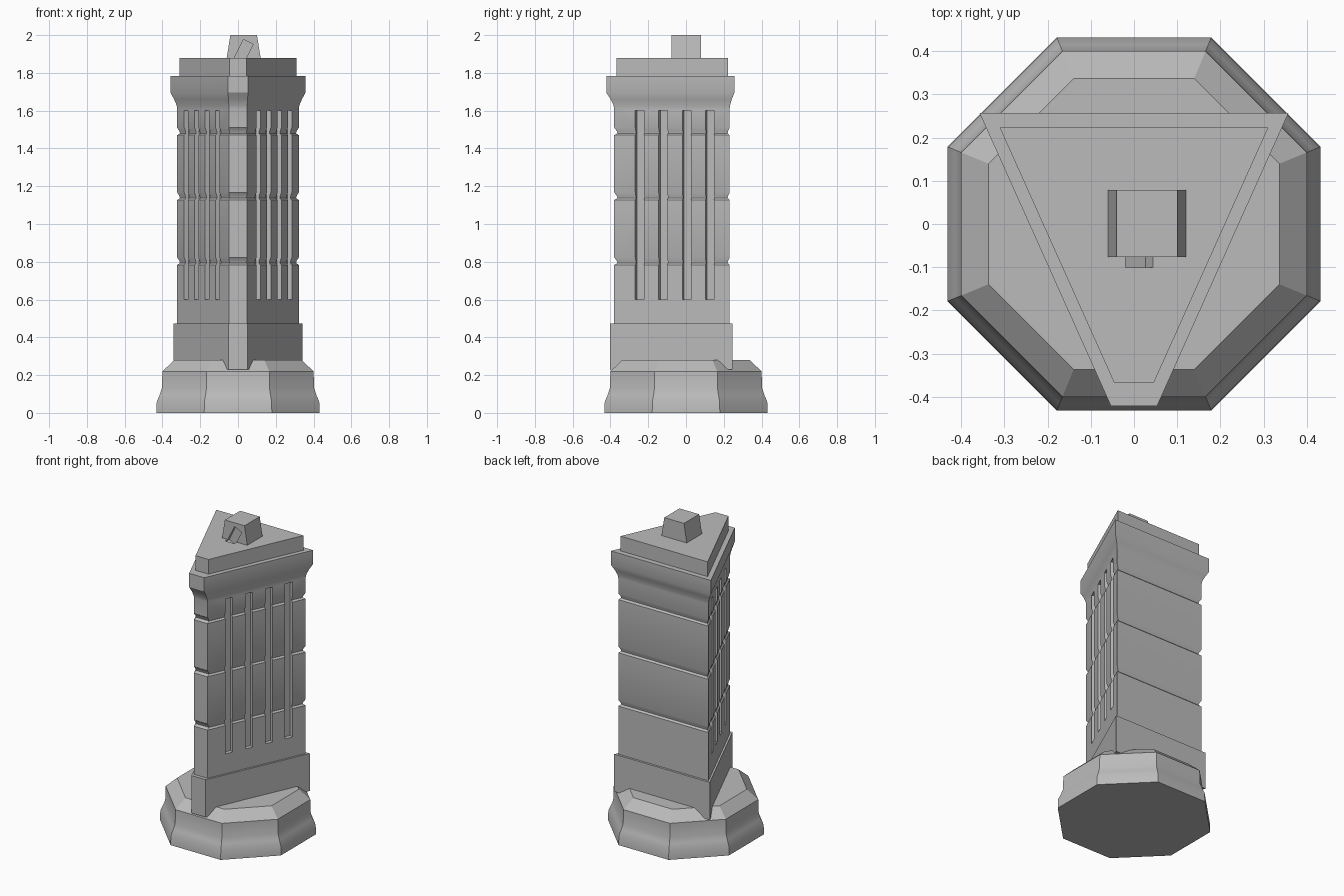
import bpy, bmesh, math
from mathutils import Matrix, Vector

if "Cube" in bpy.data.objects:
    bpy.data.objects.remove(bpy.data.objects["Cube"])

stone = bpy.data.materials.new("grey stone")
stone.use_nodes = True
GREY = (0.5, 0.5, 0.5, 1)
stone.diffuse_color = GREY
stone.node_tree.nodes["Principled BSDF"].inputs["Base Color"].default_value = GREY


def finish(bm, name, helper=False):
    bmesh.ops.recalc_face_normals(bm, faces=bm.faces)
    mesh = bpy.data.meshes.new(name)
    bm.to_mesh(mesh)
    bm.free()
    obj = bpy.data.objects.new(name, mesh)
    bpy.context.collection.objects.link(obj)
    mesh.materials.append(stone)
    if helper:
        obj.hide_render = True
        obj.hide_viewport = True
        obj.display_type = 'WIRE'
    return obj


def loft(name, outline, levels):
    """Stack scaled copies of an outline at the given (height, scale) levels."""
    bm = bmesh.new()
    rings = [[bm.verts.new((x * s, y * s, z)) for x, y in outline] for z, s in levels]
    n = len(outline)
    for low, high in zip(rings, rings[1:]):
        for i in range(n):
            j = (i + 1) % n
            bm.faces.new((low[i], low[j], high[j], high[i]))
    bm.faces.new(rings[0][::-1])
    bm.faces.new(rings[-1])
    return finish(bm, name)


def add_box(bm, size, matrix):
    bmesh.ops.create_cube(bm, size=1, matrix=matrix @ Matrix.Diagonal((*size, 1)))


def cut(obj, cutter):
    mod = obj.modifiers.new("cut", 'BOOLEAN')
    mod.operation = 'DIFFERENCE'
    mod.solver = 'EXACT'
    mod.object = cutter


def smooth(obj):
    bpy.ops.object.select_all(action='DESELECT')
    obj.select_set(True)
    bpy.context.view_layer.objects.active = obj
    bpy.ops.object.shade_smooth_by_angle(angle=math.radians(30))


# Octagonal foot with a curved waist and sloped shoulder
corner = 1 / math.cos(math.pi / 8)
octagon = [(corner * math.cos(a), corner * math.sin(a))
           for a in (math.pi / 8 + k * math.pi / 4 for k in range(8))]
foot = loft("octagonal_foot", octagon,
            [(0, .432), (.06, .43), (.095, .415), (.13, .403), (.22, .4), (.28, .337)])
smooth(foot)

# Three-sided shaft with a blunt front edge
triangle = [(-.048, -.38), (.048, -.38), (.322, .231), (-.322, .231)]
levels = [(.23, 1.06), (.472, 1.06), (.472, 1)]
for z in (.783, 1.127, 1.47):
    levels += [(z, 1), (z + .01, .955), (z + .022, .965), (z + .04, 1)]
levels += [(1.61, 1), (1.63, 1.01), (1.66, 1.05), (1.695, 1.11), (1.784, 1.11)]
shaft = loft("shaft", triangle, levels)

# Four tall slots in each slanted side
bm = bmesh.new()
along = Vector((.274, .611, 0)).normalized()
for side in (1, -1):
    turn = Matrix.Rotation(math.atan2(along.y, side * along.x), 4, 'Z')
    for y in (-.246, -.122, .003, .125):
        x = .048 + (y + .38) * .274 / .611
        add_box(bm, (.05, .05, 1), Matrix.Translation((side * x, y, 1.1)) @ turn)
cut(shaft, finish(bm, "slot_cutter", helper=True))
smooth(shaft)

# Flat slab on top
slab = loft("top_slab", triangle, [(1.784, .965), (1.879, .965)])

# Tapered block standing on the slab
bm = bmesh.new()
add_box(bm, (.18, .155, .121), Matrix.Translation((.03, .001, 1.9395)))
for v in bm.verts:
    if v.co.z > 1.95:
        v.co.x = .03 + (v.co.x - .03) * .78
block = finish(bm, "top_block")

# Tilted notch cut into block and slab
bm = bmesh.new()
add_box(bm, (.057, .045, .118),
        Matrix.Translation((.028, -.0785, 1.911)) @ Matrix.Rotation(math.radians(26.5), 4, 'Y'))
notch = finish(bm, "notch_cutter", helper=True)
cut(block, notch)
cut(slab, notch)
